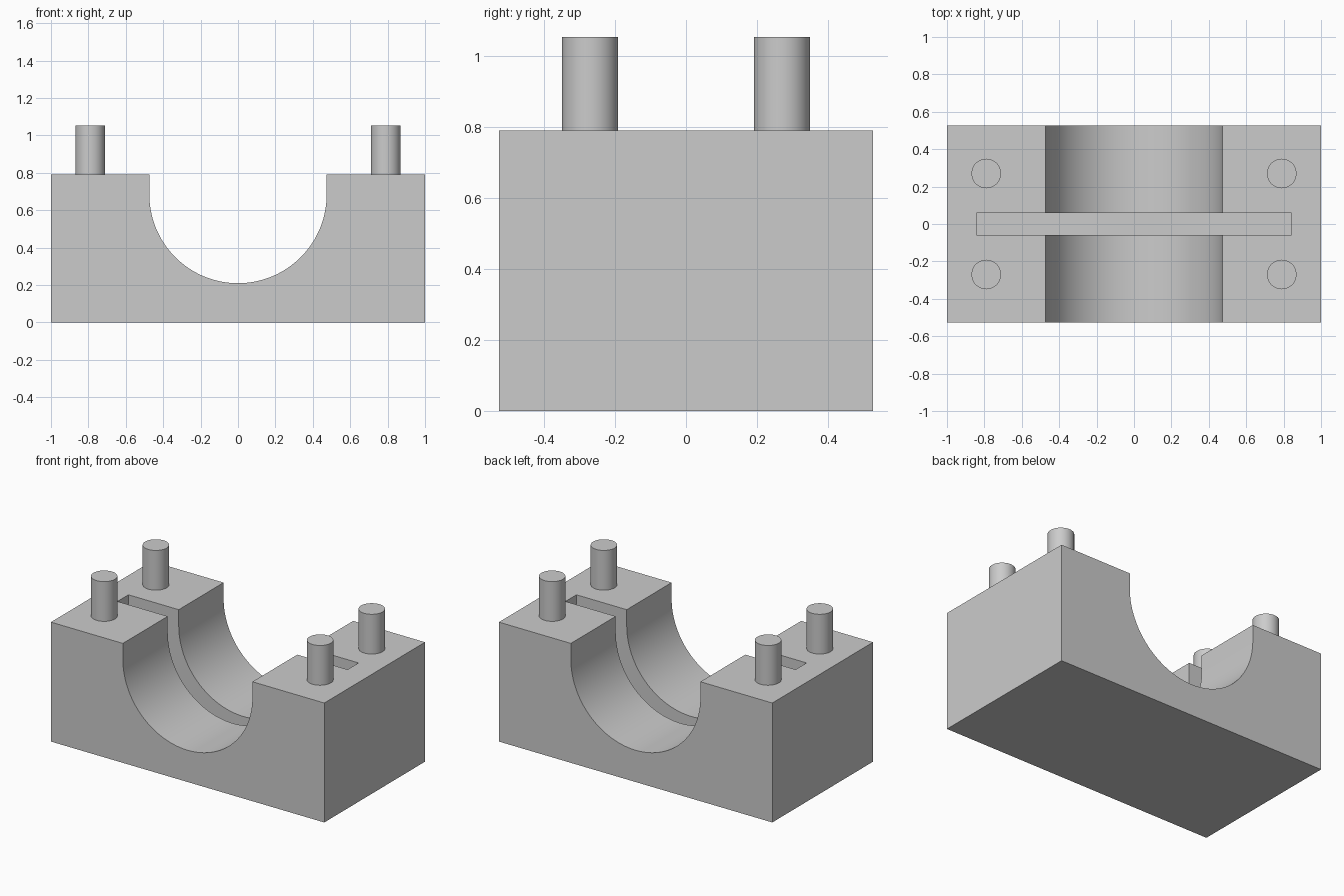
import bpy, bmesh, math

if "Cube" in bpy.data.objects:
    bpy.data.objects.remove(bpy.data.objects["Cube"])

WIDTH, DEPTH, HEIGHT = 2.0, 1.053, 0.79
BORE_R, BORE_Z = 0.474, 0.684
SLOT_X, SLOT_Y, SLOT_Z = 0.842, 0.0575, 0.105
PIN_R, PIN_X, PIN_Y, PIN_TOP = 0.079, 0.79, 0.27, 1.053

grey = bpy.data.materials.new("light_grey")
grey.diffuse_color = (0.6, 0.6, 0.6, 1)
grey.use_nodes = True
grey.node_tree.nodes["Principled BSDF"].inputs["Base Color"].default_value = grey.diffuse_color


def add_object(name, bm):
    bmesh.ops.recalc_face_normals(bm, faces=bm.faces)
    mesh = bpy.data.meshes.new(name)
    bm.to_mesh(mesh)
    bm.free()
    mesh.materials.append(grey)
    obj = bpy.data.objects.new(name, mesh)
    bpy.context.collection.objects.link(obj)
    return obj


def smooth(obj):
    bpy.ops.object.select_all(action='DESELECT')
    obj.select_set(True)
    bpy.context.view_layer.objects.active = obj
    bpy.ops.object.shade_smooth_by_angle(angle=math.radians(30))


# Block: front profile with a U-shaped bore, extruded along y
profile = [(-1, 0), (1, 0), (1, HEIGHT), (BORE_R, HEIGHT)]
for i in range(65):
    a = -math.pi * i / 64
    profile.append((BORE_R * math.cos(a), BORE_Z + BORE_R * math.sin(a)))
profile += [(-BORE_R, HEIGHT), (-1, HEIGHT)]
bm = bmesh.new()
face = bm.faces.new([bm.verts.new((x, -DEPTH / 2, z)) for x, z in profile])
extruded = bmesh.ops.extrude_face_region(bm, geom=[face], use_keep_orig=True)
moved = [g for g in extruded["geom"] if isinstance(g, bmesh.types.BMVert)]
bmesh.ops.translate(bm, verts=moved, vec=(0, DEPTH, 0))
block = add_object("bearing_block", bm)

# Flat-bottomed slot across the middle of the bore
bm = bmesh.new()
bmesh.ops.create_cube(bm, size=1)
bmesh.ops.scale(bm, verts=bm.verts, vec=(2 * SLOT_X, 2 * SLOT_Y, 1))
bmesh.ops.translate(bm, verts=bm.verts, vec=(0, 0, SLOT_Z + 0.5))
bmesh.ops.translate(bm, verts=[v for v in bm.verts if v.co.z > 0.5], vec=(0, 0, 0.5))
cutter = add_object("slot_cutter", bm)
cutter.hide_render = True
cutter.hide_set(True)
cut = block.modifiers.new("slot", 'BOOLEAN')
cut.operation = 'DIFFERENCE'
cut.solver = 'EXACT'
cut.object = cutter
bpy.context.view_layer.objects.active = block
bpy.ops.object.modifier_apply(modifier=cut.name)
bpy.data.objects.remove(cutter)
smooth(block)

# Four locating pins standing on the shoulders
for sx, side in ((-1, "left"), (1, "right")):
    for sy, end in ((-1, "front"), (1, "back")):
        bm = bmesh.new()
        bmesh.ops.create_cone(bm, cap_ends=True, segments=48, radius1=PIN_R,
                              radius2=PIN_R, depth=PIN_TOP - HEIGHT)
        bmesh.ops.translate(bm, verts=bm.verts,
                            vec=(sx * PIN_X, sy * PIN_Y, (PIN_TOP + HEIGHT) / 2))
        smooth(add_object(f"{end}_{side}_pin", bm))
